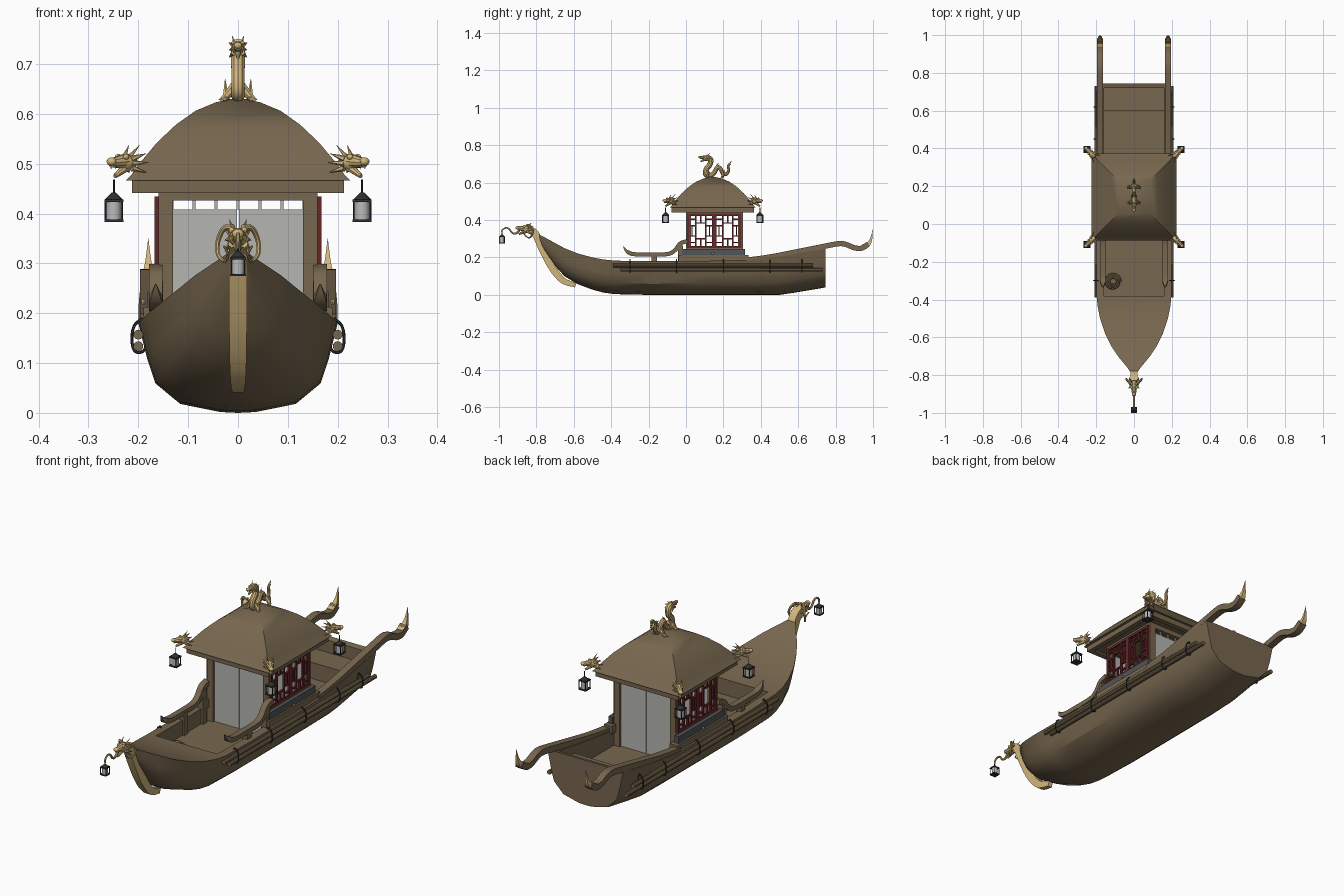
import bpy, bmesh, math
from mathutils import Vector, Matrix

if "Cube" in bpy.data.objects:
    bpy.data.objects.remove(bpy.data.objects["Cube"])

def material(name, rgb):
    m = bpy.data.materials.new(name)
    m.diffuse_color = (*rgb, 1)
    m.use_nodes = True
    m.node_tree.nodes["Principled BSDF"].inputs["Base Color"].default_value = m.diffuse_color
    return m

WOOD = material("brown wood", (0.185, 0.135, 0.077))
GOLD = material("gold", (0.64, 0.46, 0.20))
RED = material("dark red", (0.13, 0.02, 0.022))
PAPER = material("grey paper", (0.46, 0.46, 0.44))
SLATE = material("slate", (0.085, 0.09, 0.10))
IRON = material("dark iron", (0.03, 0.03, 0.033))
GLASS = material("lantern glass", (0.5, 0.5, 0.5))

def part(name, bm, mat):
    bmesh.ops.recalc_face_normals(bm, faces=bm.faces)
    me = bpy.data.meshes.new(name)
    bm.to_mesh(me)
    bm.free()
    me.materials.append(mat)
    ob = bpy.data.objects.new(name, me)
    bpy.context.collection.objects.link(ob)
    return ob

def box(bm, x0, x1, y0, y1, z0, z1):
    c = Vector(((x0 + x1) / 2, (y0 + y1) / 2, (z0 + z1) / 2))
    size = (abs(x1 - x0), abs(y1 - y0), abs(z1 - z0), 1)
    bmesh.ops.create_cube(bm, size=1, matrix=Matrix.Translation(c) @ Matrix.Diagonal(size))

def spike(bm, a, b, r1, r2=0.0, n=8, m=Matrix()):
    a, b = Vector(a), Vector(b)
    q = Vector((0, 0, 1)).rotation_difference(b - a).to_matrix().to_4x4()
    bmesh.ops.create_cone(bm, cap_ends=True, segments=n, radius1=r1, radius2=r2, depth=(b - a).length,
                          matrix=m @ Matrix.Translation((a + b) / 2) @ q)

def ball(bm, c, size, m=Matrix()):
    bmesh.ops.create_uvsphere(bm, u_segments=12, v_segments=8, radius=1,
                              matrix=m @ Matrix.Translation(c) @ Matrix.Diagonal((*size, 1)))

def smooth_path(p, steps=5):
    p = [Vector(v) for v in p]
    p = [2 * p[0] - p[1]] + p + [2 * p[-1] - p[-2]]
    out = []
    for a, b, c, d in zip(p, p[1:], p[2:], p[3:]):
        for i in range(steps):
            t = i / steps
            out.append(0.5 * (2 * b + (c - a) * t + (2 * a - 5 * b + 4 * c - d) * t * t + (3 * b - a - 3 * c + d) * t ** 3))
    return out + [p[-2]]

def sweep(bm, pts, w, h, n=4, taper=lambda t: 1, ref=(1, 0, 0)):
    """Sweep a rectangle (n=4) or ellipse along a smoothed path."""
    pts, rings = smooth_path(pts), []
    k = math.sqrt(2) if n == 4 else 1
    for i, p in enumerate(pts):
        t = (pts[min(i + 1, len(pts) - 1)] - pts[max(i - 1, 0)]).normalized()
        side = (Vector(ref) - t * t.dot(Vector(ref))).normalized()
        up, s = t.cross(side), taper(i / (len(pts) - 1)) * k
        rings.append([bm.verts.new(p + side * w * s * math.cos(a) + up * h * s * math.sin(a))
                      for a in [math.tau * (j + 0.5) / n for j in range(n)]])
    loft(bm, rings)

def loft(bm, rings):
    n = len(rings[0])
    for a, b in zip(rings, rings[1:]):
        for j in range(n):
            bm.faces.new((a[j], a[(j + 1) % n], b[(j + 1) % n], b[j]))
    bm.faces.new(rings[0])
    bm.faces.new(rings[-1])

# Hull: stations of y, half width, sheer, keel, inner floor
bm = bmesh.new()
stations = [(-.80, .008, .33, .315, .33), (-.76, .035, .31, .24, .31), (-.70, .085, .277, .155, .277),
            (-.65, .118, .25, .10, .25), (-.58, .153, .222, .058, .222), (-.50, .18, .2, .028, .2),
            (-.44, .192, .189, .012, .189), (-.38, .198, .183, .004, .183), (-.38, .198, .183, .004, .11),
            (-.2, .2, .18, 0, .11), (.1, .2, .182, 0, .11), (.35, .2, .187, 0, .11), (.5, .2, .205, 0, .11),
            (.60, .199, .222, .015, .11), (.60, .199, .222, .015, .185), (.72, .197, .243, .035, .185),
            (.72, .197, .243, .035, .243), (.745, .196, .25, .04, .25)]
rings = []
for y, w, s, k, f in stations:
    half = [(w * u, k + (s - k) * v) for u, v in
            ((0, 0), (.18, .01), (.58, .1), (.83, .33), (.91, .6), (1, 1))]
    i = min(.16, .8 * w)
    half += [(i, s), (i, f), (0, f)]
    ring = half + [(-x, z) for x, z in half[-2:0:-1]]
    rings.append([bm.verts.new((x, y, z)) for x, z in ring])
loft(bm, rings)
bmesh.ops.remove_doubles(bm, verts=bm.verts, dist=1e-5)
part("hull", bm, WOOD)

# Bow post
bm = bmesh.new()
sweep(bm, [(0, y, z) for y, z in ((-.84, .35), (-.805, .325), (-.77, .25), (-.73, .17), (-.69, .11), (-.65, .072), (-.59, .052))],
      .018, .02, taper=lambda t: 1 - .4 * t ** 4)
part("bow_post", bm, GOLD)

# Rails, stern beams, side poles and lashings
for s, side in ((-1, "left"), (1, "right")):
    bm = bmesh.new()
    sweep(bm, [(s * .18, y, z) for y, z in ((.32, .185), (.45, .203), (.6, .232), (.74, .26), (.82, .274),
               (.86, .268), (.9, .252), (.94, .25), (.975, .272))], .017, .014)
    part(side + "_stern_beam", bm, WOOD)
    bm = bmesh.new()
    sweep(bm, [(s * .18, y, z) for y, z in ((.945, .254), (.975, .272), (.99, .30), (.999, .35))], .016, .015,
          taper=lambda t: max(.03, 1 - t ** 1.3))
    part(side + "_beam_tip", bm, GOLD)
    bm = bmesh.new()
    sweep(bm, [(s * .165, y, z) for y, z in ((-.335, .258), (-.315, .232), (-.28, .218), (-.2, .216), (-.1, .218),
               (-.06, .238), (-.03, .275), (.01, .288))], .014, .011, taper=lambda t: min(1, .1 + t * 5))
    for y in (-.17, -.03):
        box(bm, s * .15, s * .178, y - .014, y + .014, .11, .215 if y < -.1 else .265)
    part(side + "_front_rail", bm, WOOD)
    bm = bmesh.new()
    for z, y0, y1 in ((.157, -.39, .68), (.134, -.35, .73)):
        spike(bm, (s * .2, y0, z), (s * .2, y1, z), .01, .01, 10)
    part(side + "_poles", bm, WOOD)
    bm = bmesh.new()
    for y in (-.3, -.05, .2, .45, .62):
        sweep(bm, [(s * x, y, z) for x, z in ((.192, .19), (.208, .175), (.213, .15), (.209, .127), (.198, .121), (.186, .13), (.184, .16), (.192, .19))],
              .003, .003, 6, ref=(0, 1, 0))
    part(side + "_lashings", bm, IRON)

# Rope coil on the front deck
bm = bmesh.new()
sweep(bm, [(-.112 + r * math.cos(a * .7), -.305 + r * math.sin(a * .7), .117 + .0007 * a)
           for a in range(27) for r in [.042 - .001 * a]], .006, .006, 6, ref=(0, 0, 1))
part("rope_coil", bm, WOOD)

# Cabin frame
Y0, Y1 = 0.0, .305
bm = bmesh.new()
for s in (-1, 1):
    for y in (Y0, Y1 - .026):
        box(bm, s * .13, s * .16, y, y + .026, .11, .45)
    box(bm, s * .15, s * .165, Y0, Y1, .11, .252)
    box(bm, s * .13, s * .16, Y0, Y1, .428, .45)
    box(bm, s * .15, s * .19, -.04, .335, .175, .212)
for y in (Y0, Y1 - .02):
    box(bm, -.14, .14, y, y + .02, .426, .45)
part("cabin_frame", bm, WOOD)

# Sliding doors with slatted openings above
bm = bmesh.new()
for y in (Y0 + .01, Y1 - .016):
    for s in (-1, 1):
        box(bm, s * .002, s * .132, y, y + .006, .11, .408)
    for i in range(7):
        x = -.132 + i * .044
        box(bm, x - .003, x + .003, y, y + .006, .408, .43)
part("doors", bm, PAPER)

# Side sills, studs and red lattice windows
for s, side in ((-1, "left"), (1, "right")):
    bm = bmesh.new()
    box(bm, s * .16, s * .182, -.025, .315, .21, .244)
    part(side + "_sill", bm, SLATE)
    bm = bmesh.new()
    ball(bm, (s * .19, .142, .222), (.004, .006, .006))
    part(side + "_sill_stud", bm, GOLD)
    bm = bmesh.new()
    for a in (.012, .156):
        def bars(rects, t=.0035):
            for y0, y1, z0, z1 in rects:
                box(bm, s * .158, s * .168, a + y0 - t, a + y1 + t, z0 - t, z1 + t)
        b, z0, z1 = .134, .256, .428
        bars([(0, 0, z0, z1), (b, b, z0, z1), (0, b, z0, z0), (0, b, z1, z1)], .006)
        bars([(.04, .04, z0, z1), (.094, .094, z0, z1), (.04, .094, .30, .30), (.04, .094, .384, .384),
              (.02, .02, .315, .37), (.114, .114, .315, .37), (0, .04, .315, .315), (0, .04, .37, .37),
              (.094, b, .315, .315), (.094, b, .37, .37), (.067, .067, z0, .30), (.067, .067, .384, z1),
              (0, .04, .405, .405), (.094, b, .405, .405), (0, .04, .28, .28), (.094, b, .28, .28)])
    part(side + "_lattice", bm, RED)

# Roof: domed four-sided shell over a fascia
bm = bmesh.new()
rings = []
for k, z in ((1, .466), (.95, .478), (.87, .503), (.72, .543), (.55, .579), (.38, .606), (.2, .623), (.04, .631)):
    rings.append([bm.verts.new((sx * .225 * k, .143 + sy * .231 * k, z))
                  for sx, sy in ((-1, -1), (1, -1), (1, 1), (-1, 1))])
loft(bm, rings)
part("roof", bm, WOOD)
bm = bmesh.new()
for s in (-1, 1):
    box(bm, s * .19, s * .213, -.078, .364, .441, .467)
    yc = .143 + s * .221
    box(bm, -.213, .213, yc, yc - s * .025, .441, .467)
box(bm, -.2, .2, -.07, .356, .449, .466)
part("roof_fascia", bm, WOOD)

# Dragon head: forward is local +x
def dragon_head(bm, loc, yaw, scale, pitch=0):
    m = Matrix.Translation(loc) @ Matrix.Rotation(yaw, 4, 'Z') @ Matrix.Rotation(pitch, 4, 'Y') @ Matrix.Scale(scale, 4)
    ball(bm, (0, 0, 0), (.36, .24, .25), m)
    spike(bm, (.1, 0, .04), (.68, 0, .06), .23, .14, 10, m)
    ball(bm, (.68, 0, .1), (.14, .16, .13), m)
    spike(bm, (.05, 0, -.14), (.58, 0, -.36), .15, .07, 8, m)
    for s in (-1, 1):
        ball(bm, (.2, s * .17, .19), (.11, .08, .09), m)
        spike(bm, (-.02, s * .12, .18), (-.38, s * .24, .5), .07, 0, 6, m)
        spike(bm, (.62, s * .1, .02), (.62, s * .1, -.16), .04, 0, 5, m)
        for z, x in ((.14, -.5), (-.05, -.58), (-.25, -.45)):
            spike(bm, (0, s * .17, z * .7), (x, s * .36, z * 1.5), .11, 0, 6, m)

# Lantern hanging from its top point
def lantern(name, x, y, top, k, chain):
    z = top - chain
    bm = bmesh.new()
    spike(bm, (x, y, z - .052 * k), (x, y, z - .014 * k), .0145 * k, .0145 * k, 12)
    part(name + "_glass", bm, GLASS)
    bm = bmesh.new()
    h = .018 * k
    for a, b in ((.056, .051), (.018, .013)):
        box(bm, x - h, x + h, y - h, y + h, z - a * k, z - b * k)
    for sx in (-1, 1):
        for sy in (-1, 1):
            spike(bm, (x + sx * h * .88, y + sy * h * .88, z - .054 * k), (x + sx * h * .88, y + sy * h * .88, z - .015 * k), .002 * k, .002 * k, 6)
    spike(bm, (x, y, z - .013 * k), (x, y, z), .017 * k, .004 * k)
    spike(bm, (x, y, z - .001), (x, y, top), .002, .002, 6)
    part(name + "_cage", bm, IRON)

# Roof corner heads and lanterns
for sx, nx in ((-1, "left"), (1, "right")):
    for sy, ny in ((-1, "front"), (1, "back")):
        bm = bmesh.new()
        dragon_head(bm, (sx * .222, .143 + sy * .226, .503), math.atan2(sy, sx), .066, .12)
        part(f"{ny}_{nx}_corner_head", bm, GOLD)
        lantern(f"{ny}_{nx}_lantern", sx * .249, .143 + sy * .252, .468, 1.05, .026)

# Bow head with curled whiskers and lantern hook
bm = bmesh.new()
dragon_head(bm, (0, -.85, .352), -math.pi / 2, .075)
for s in (-1, 1):
    sweep(bm, [(s * x, y, z) for x, y, z in ((.01, -.85, .372), (.028, -.835, .37), (.04, -.82, .345), (.04, -.825, .318),
               (.027, -.84, .305), (.02, -.86, .318), (.028, -.87, .335))], .006, .006, 8, lambda t: 1.1 - .7 * t, (0, 1, 0))
sweep(bm, [(0, y, z) for y, z in ((-.89, .345), (-.91, .328), (-.93, .332), (-.945, .352), (-.965, .358), (-.983, .345), (-.984, .33))],
      .006, .006, 8, lambda t: 1 - .4 * t)
part("bow_head", bm, GOLD)
lantern("bow_lantern", 0, -.984, .334, .88, .01)

# Coiled dragon on the roof ridge
bm = bmesh.new()
sweep(bm, [(0, y, z) for y, z in ((.105, .737), (.13, .725), (.128, .698), (.108, .672), (.105, .645), (.128, .636), (.152, .655),
           (.168, .682), (.186, .672), (.196, .648), (.215, .645), (.228, .665), (.226, .69), (.236, .702))],
      .0145, .0145, 10, lambda t: 1 - .65 * t * t)
dragon_head(bm, (0, .108, .732), -math.pi / 2, .052)
for s in (-1, 1):
    for y in (.112, .195):
        spike(bm, (s * .006, y + .005, .655), (s * .03, y, .628), .011, .007)
        spike(bm, (s * .024, y, .63), (s * .026, y + .01, .672), .008, 0, 6)
        spike(bm, (s * .024, y, .632), (s * .04, y - .01, .628), .007, 0, 6)
for y, z in ((.143, .715), (.135, .69), (.168, .695), (.236, .705)):
    spike(bm, (0, y - .005, z - .005), (0, y + .008, z + .012), .006, 0, 5)
part("ridge_dragon", bm, GOLD)

# Smooth shading with crisp edges
for ob in bpy.context.scene.objects:
    ob.select_set(True)
    bpy.context.view_layer.objects.active = ob
bpy.ops.object.shade_smooth_by_angle(angle=math.radians(32))
